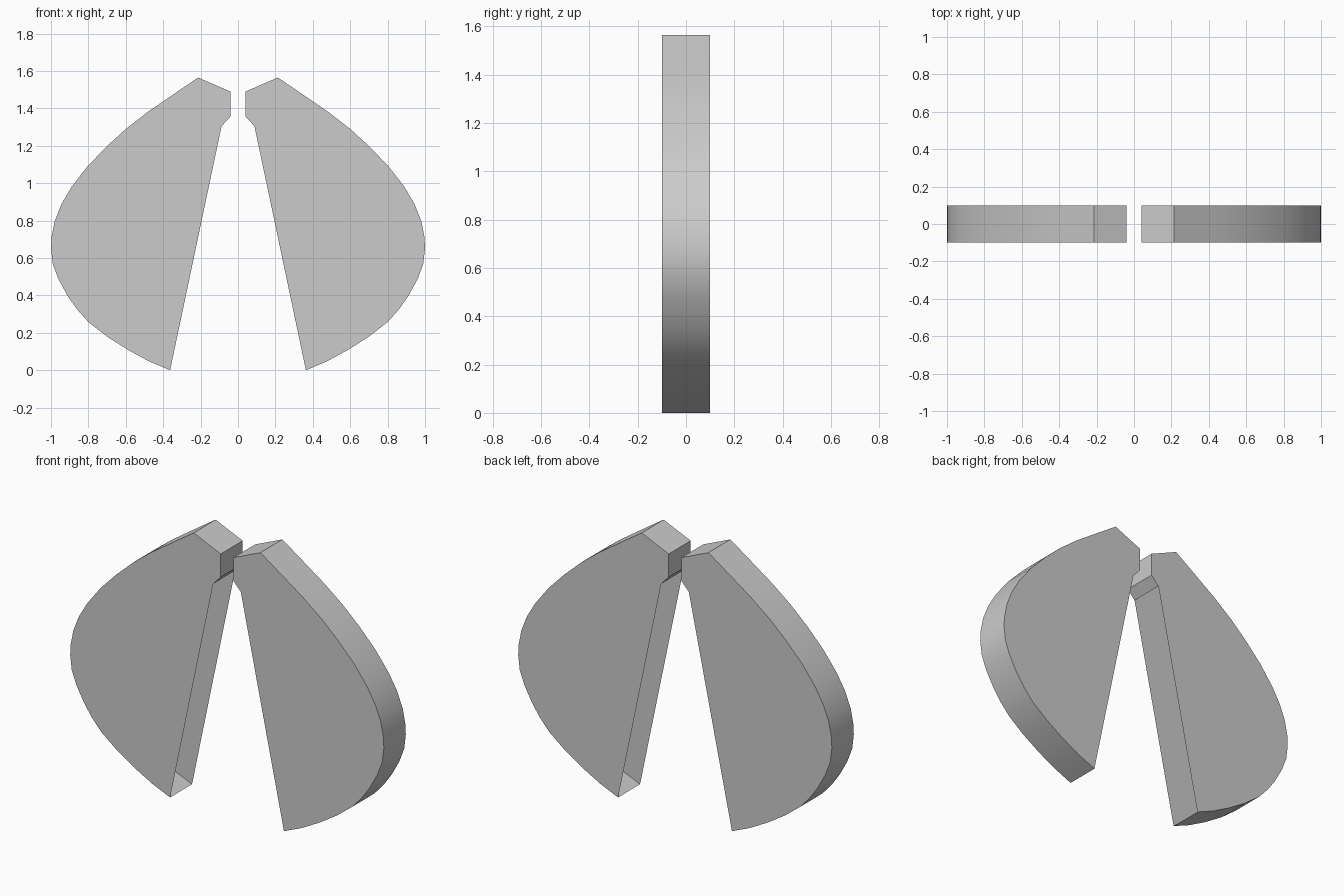
import bpy
import bmesh
import math

default_cube = bpy.data.objects.get("Cube")
if default_cube:
    bpy.data.objects.remove(default_cube, do_unlink=True)

HALF_DEPTH = 0.1

# One plain grey for everything
grey = bpy.data.materials.new("light grey")
grey.use_nodes = True
grey.diffuse_color = (0.6, 0.6, 0.6, 1)
grey.node_tree.nodes["Principled BSDF"].inputs["Base Color"].default_value = (0.6, 0.6, 0.6, 1)

# Outline (x, z) from the chamfer by the centre gap, over the top and round the
# outer curve to the lower tip; the straight line back to the start stays open
OUTLINE = [
    (0.088, 1.305), (0.04, 1.357), (0.04, 1.49), (0.213, 1.565),
    (0.35, 1.472), (0.484, 1.38), (0.60, 1.29), (0.703, 1.196), (0.805, 1.09),
    (0.89, 0.98), (0.944, 0.888), (0.98, 0.797), (0.997, 0.711), (1.0, 0.65),
    (0.99, 0.567), (0.96, 0.487), (0.91, 0.396), (0.86, 0.325), (0.80, 0.258),
    (0.70, 0.18), (0.59, 0.11), (0.476, 0.048), (0.363, 0.0),
]


def build_shell(name, side):
    """Hollow half: front plate, back plate and rim, open along the slanted edge."""
    points = [(side * x, z) for x, z in OUTLINE]
    if side > 0:
        points.reverse()
    bm = bmesh.new()
    front = [bm.verts.new((x, -HALF_DEPTH, z)) for x, z in points]
    back = [bm.verts.new((x, HALF_DEPTH, z)) for x, z in points]
    bm.faces.new(front)
    bm.faces.new(back[::-1])
    for i in range(len(points) - 1):
        bm.faces.new((front[i + 1], front[i], back[i], back[i + 1]))
    mesh = bpy.data.meshes.new(name)
    bm.to_mesh(mesh)
    bm.free()
    mesh.materials.append(grey)
    obj = bpy.data.objects.new(name, mesh)
    bpy.context.collection.objects.link(obj)

    # Smooth rim, crisp plate edges and corners
    bpy.ops.object.select_all(action='DESELECT')
    obj.select_set(True)
    bpy.context.view_layer.objects.active = obj
    bpy.ops.object.shade_smooth_by_angle(angle=math.radians(30))
    return obj


build_shell("left_shell", 1)
build_shell("right_shell", -1)
